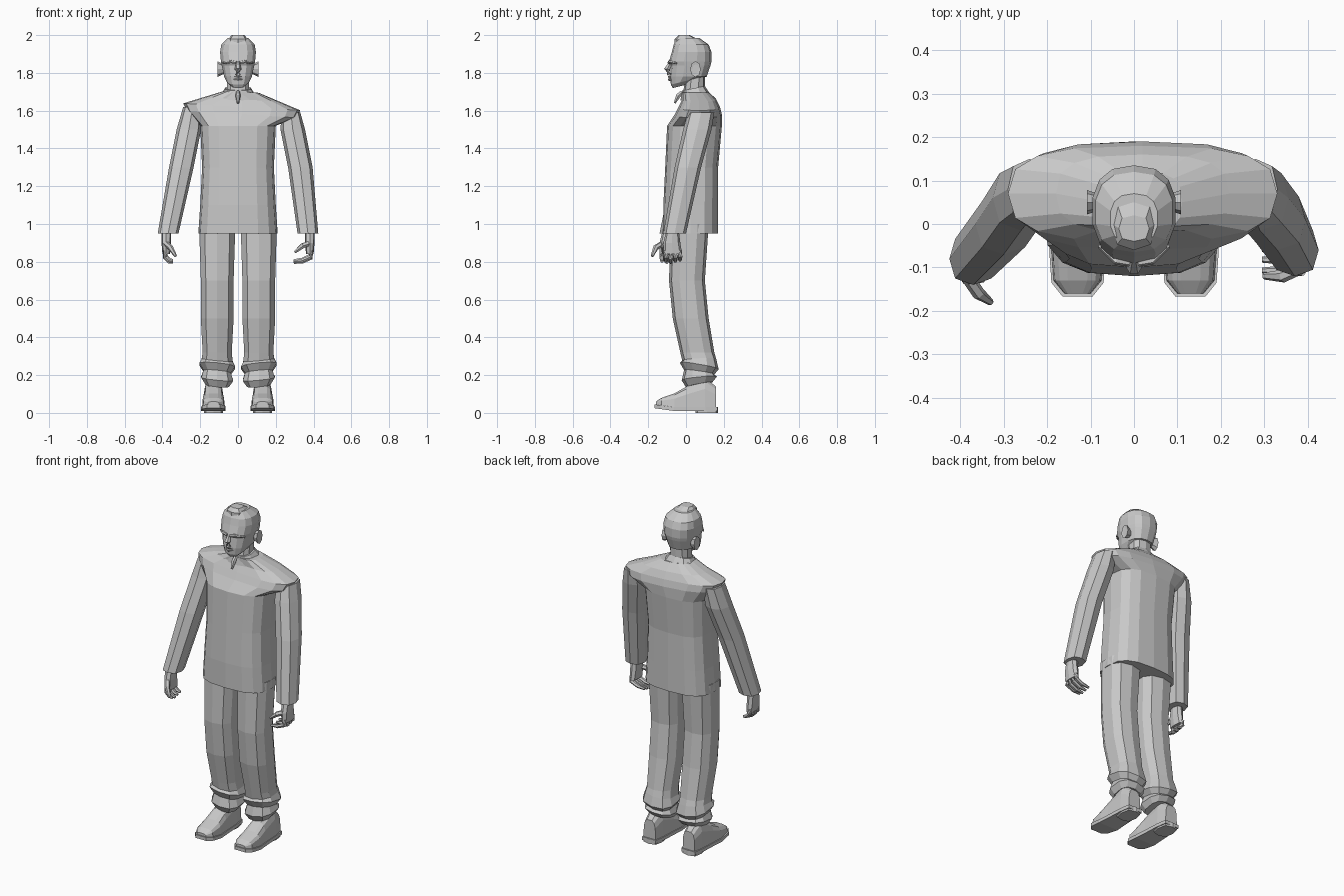
import bpy, bmesh
from math import sin, cos, pi, tau
from mathutils import Vector

cube = bpy.data.objects.get("Cube")
if cube:
    bpy.data.objects.remove(cube, do_unlink=True)

SHADE = (.58, .58, .58, 1)
grey = bpy.data.materials.new("plain grey")
grey.use_nodes = True
grey.diffuse_color = SHADE
grey.node_tree.nodes["Principled BSDF"].inputs["Base Color"].default_value = SHADE
SIDES = {"left": 1, "right": -1}


def skin(name, rings):
    """Join rings of points into one closed, flat-faced mesh."""
    bm = bmesh.new()
    loops = [[bm.verts.new(point) for point in ring] for ring in rings]
    for low, high in zip(loops, loops[1:]):
        for i in range(len(low)):
            bm.faces.new((low[i - 1], low[i], high[i], high[i - 1]))
    bm.faces.new(loops[0])
    bm.faces.new(loops[-1])
    bmesh.ops.recalc_face_normals(bm, faces=bm.faces)
    mesh = bpy.data.meshes.new(name)
    bm.to_mesh(mesh)
    bm.free()
    mesh.materials.append(grey)
    part = bpy.data.objects.new(name, mesh)
    bpy.context.collection.objects.link(part)


def power(value, exponent):
    return abs(value) ** exponent * (1 if value > 0 else -1)


def unchanged(x, y, z):
    return x, y, z


def loft(name, rows, x=0, sides=10, round_off=.8, warp=unchanged):
    """Stack level outlines given as height, half width, front and back."""
    rings = []
    for z, half, front, back in rows:
        middle, deep = (front + back) / 2, (back - front) / 2
        ring = []
        for i in range(sides):
            turn = tau * i / sides
            across = half * power(sin(turn), round_off)
            along = middle - deep * power(cos(turn), round_off)
            ring.append(warp(x + across, along, z))
        rings.append(ring)
    skin(name, rings)


def tube(name, path, radii, sides=6):
    """A tapering limb that follows a few points."""
    path = [Vector(point) for point in path]
    rings = []
    for i, point in enumerate(path):
        ahead = path[min(i + 1, len(path) - 1)] - path[max(i - 1, 0)]
        frame = ahead.to_track_quat('Z', 'Y')
        ring = []
        for k in range(sides):
            turn = tau * k / sides
            ring.append(point + frame @ Vector((cos(turn), sin(turn), 0)) * radii[i])
        rings.append(ring)
    skin(name, rings)


# Jacket: the left shoulder hangs lower and reaches further out
def uneven_shoulders(x, y, z):
    if z < 1.55:
        return x, y, z
    return x + .02, y, z - .06 * x


def sloping_collar(x, y, z):
    return x, y, z + .2 * y


loft("jacket", [
    (.95, .21, -.12, .17),
    (1.1, .2, -.12, .17),
    (1.3, .19, -.11, .17),
    (1.52, .2, -.1, .19),
    (1.58, .29, -.06, .19),
    (1.62, .31, -.04, .18),
    (1.66, .2, -.02, .16),
    (1.7, .09, -.02, .12),
], sides=16, round_off=.7, warp=uneven_shoulders)
loft("collar", [(1.66, .1, -.03, .13), (1.71, .07, -.02, .1)], warp=sloping_collar)
loft("neck", [(1.66, .06, -.02, .1), (1.8, .06, 0, .1)])
tube("collar_fastening", [(0, -.02, 1.7), (0, -.04, 1.68), (0, -.06, 1.64)],
     (.01, .014, .006))


# Sleeves: level outlines from cuff to shoulder
def sleeve(label, path):
    rings = []
    widths, depths = (.055, .065, .065, .05), (.06, .07, .075, .07)
    for (x, y, z), wide, deep in zip(path, widths, depths):
        ring = []
        for i in range(8):
            turn = tau * i / 8
            ring.append((x + wide * power(sin(turn), .8), y - deep * power(cos(turn), .8), z))
        rings.append(ring)
    skin(label + "_sleeve", rings)


sleeve("right", [(-.37, -.08, .95), (-.3, 0, 1.3), (-.26, .06, 1.5), (-.24, .08, 1.62)])
sleeve("left", [(.37, -.06, .95), (.33, .01, 1.3), (.29, .06, 1.5), (.28, .08, 1.59)])


# Hands: palm, four bent fingers and a thumb
def hand(label, y, curl, thumb_tip):
    side = SIDES[label]
    knuckle = side * .385
    loft(label + "_palm", [
        (.84, .02, y - .05, y + .05),
        (.9, .025, y - .05, y + .04),
        (.98, .025, y - .03, y + .03),
    ], x=side * .38, sides=8)
    for i, finger in enumerate(("first", "middle", "ring", "little")):
        row = y - .037 + .025 * i
        lift = .006 * abs(i - 1)
        tip = knuckle - side * curl
        tube(f"{label}_{finger}_finger", [
            (knuckle, row, .86),
            (knuckle, row, .82 + lift),
            ((knuckle + tip) / 2, row, .8 + lift),
            (tip, row, .795 + lift),
        ], (.013, .013, .011, .007))
    base = Vector((knuckle, y - .03, .9))
    tip = Vector(thumb_tip)
    bend = (base + tip) / 2 + Vector((0, -.01, .01))
    tube(label + "_thumb", [base, bend, tip], (.015, .015, .008))


hand("right", y=-.09, curl=.04, thumb_tip=(-.33, -.18, .83))
hand("left", y=-.07, curl=.09, thumb_tip=(.3, -.12, .85))


# Trousers, with folds bunched over the shoes
def slanting_folds(x, y, z):
    if z > .3:
        return x, y, z
    slant = .2 * cos(z * 40)
    return x, y, z + slant * (y - .07) + .1 * (abs(x) - .12)


for label, side in SIDES.items():
    folds = []
    for i in range(5):
        puff = .065 + .005 * i + .018 * (i % 2)
        folds.append((.15 + .033 * i, puff, .065 - puff, .075 + puff))
    loft(label + "_trouser_leg", folds + [
        (.32, .08, -.03, .15),
        (.5, .09, -.07, .12),
        (.7, .09, -.09, .1),
        (1, .1, -.08, .12),
    ], x=side * .11, round_off=.75, warp=slanting_folds)

# Shoes: arched upper, flat sole and heel block
SHOE = [(.16, .04, .14), (.1, .05, .19), (0, .055, .14),
        (-.06, .06, .105), (-.13, .055, .08), (-.16, .03, .06)]
for label, side in SIDES.items():
    uppers, soles = [], []
    x = side * .13
    for y, half, top in SHOE:
        toe_lift = .15 * max(0, -.06 - y)
        base = .01 + toe_lift
        welt = base + .02
        arch = []
        for k in range(8):
            turn = pi * k / 7
            arch.append((x + half * power(cos(turn), .6), y,
                         welt + (top - welt) * abs(sin(turn)) ** .6))
        uppers.append(arch)
        rim = half + .005
        soles.append([(x - rim, y * 1.04, base), (x + rim, y * 1.04, base),
                      (x + rim, y * 1.04, welt), (x - rim, y * 1.04, welt)])
    skin(label + "_shoe_upper", uppers)
    skin(label + "_shoe_sole", soles)
    loft(label + "_shoe_heel", [(0, .05, .05, .17), (.03, .05, .05, .17)],
         x=x, sides=8, round_off=.6)


# Head: the jaw rises towards the neck
def jaw_line(x, y, z):
    if z > 1.77:
        return x, y, z
    return x, y, z + .25 * (y + .07)


loft("head", [
    (1.72, .035, -.07, .02),
    (1.74, .06, -.08, .06),
    (1.78, .075, -.085, .11),
    (1.84, .088, -.08, .13),
    (1.86, .092, -.09, .135),
    (1.91, .097, -.075, .135),
    (1.95, .09, -.065, .12),
    (1.985, .055, -.045, .07),
], sides=14, warp=jaw_line)
loft("hair_tuft", [(1.95, .05, -.06, .06), (1.98, .05, -.06, .06), (2, .035, -.04, .02)],
     sides=8, round_off=.7)

# Face: nose, lips, brows and ears
tube("nose", [(0, -.08, 1.86), (0, -.1, 1.82), (0, -.09, 1.79)], (.008, .018, .014))
for name, z in (("upper_lip", 1.78), ("lower_lip", 1.765)):
    tube(name, [(-.03, -.07, z), (0, -.088, z), (.03, -.07, z)], (.004, .008, .004))
for label, side in SIDES.items():
    tube(label + "_brow",
         [(side * .01, -.09, 1.855), (side * .04, -.085, 1.86), (side * .08, -.05, 1.85)],
         (.008, .009, .005))
    ear = []
    for out, size in ((.075, .6), (.1, .9), (.108, 1), (.106, .6)):
        ring = []
        for k in range(8):
            turn = tau * k / 8
            ring.append((side * out, .05 + .028 * size * cos(turn),
                         1.82 + .042 * size * sin(turn)))
        ear.append(ring)
    skin(label + "_ear", ear)
